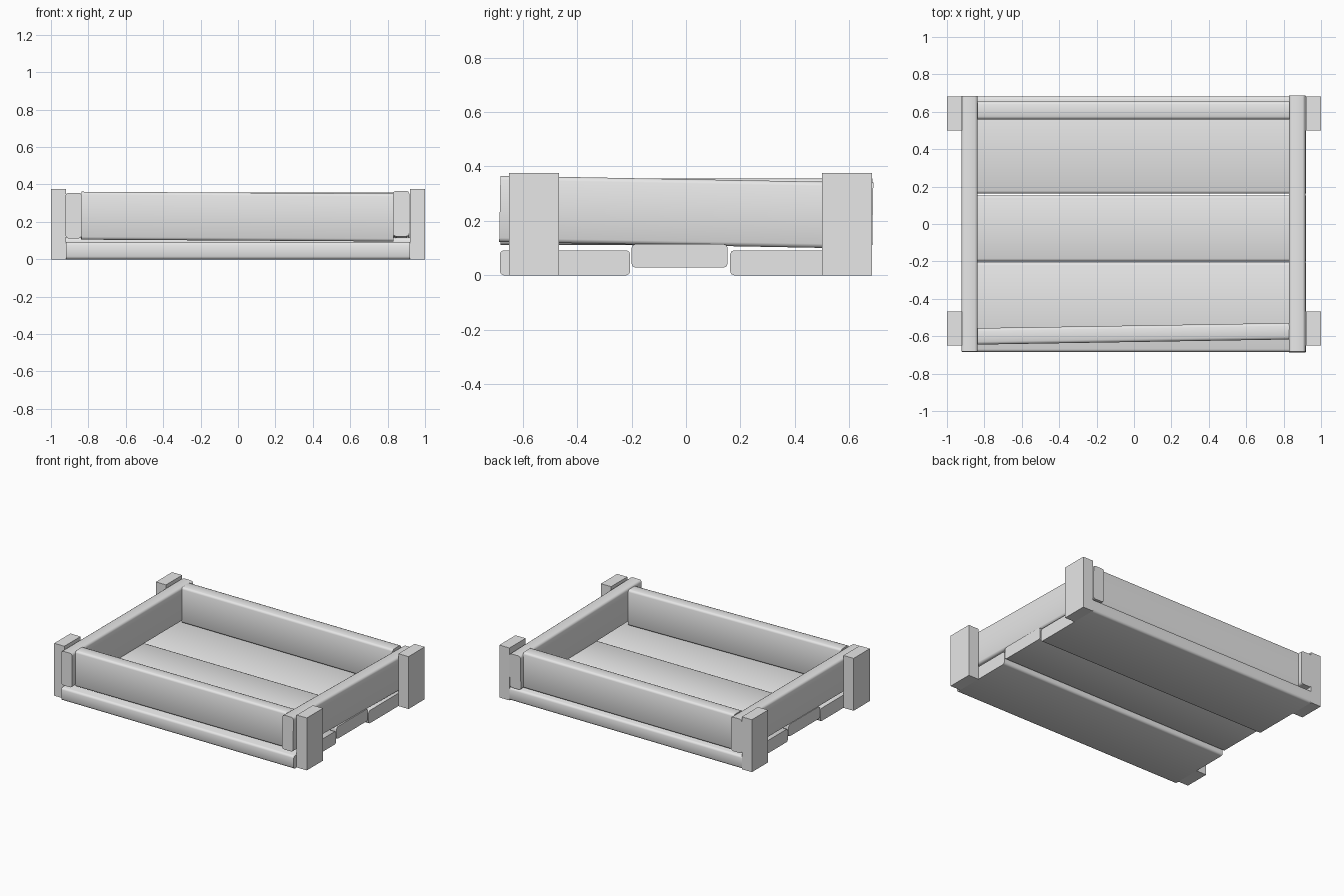
import bpy
import bmesh
from mathutils import Vector

if "Cube" in bpy.data.objects:
    bpy.data.objects.remove(bpy.data.objects["Cube"], do_unlink=True)

# One plain grey for the whole crate
COLOUR = (0.8, 0.8, 0.8, 1)
grey = bpy.data.materials.new("plain_grey")
grey.use_nodes = True
grey.diffuse_color = COLOUR
grey.node_tree.nodes["Principled BSDF"].inputs["Base Color"].default_value = COLOUR


def board(name, low, high, grain=None, tilt=(0, 0, 0)):
    """Box between two corners; the edges along the grain axis are rounded."""
    low, high = Vector(low), Vector(high)
    size = high - low
    bm = bmesh.new()
    bmesh.ops.create_cube(bm, size=1)
    bmesh.ops.scale(bm, vec=size, verts=bm.verts)
    if grain is not None:
        long_edges = [e for e in bm.edges
                      if abs(e.verts[0].co[grain] - e.verts[1].co[grain]) > 0.01]
        bmesh.ops.bevel(bm, geom=long_edges, offset=0.015, segments=2,
                        profile=0.5, affect='EDGES')
    mesh = bpy.data.meshes.new(name)
    bm.to_mesh(mesh)
    bm.free()
    mesh.materials.append(grey)
    obj = bpy.data.objects.new(name, mesh)
    obj.location = (low + high) / 2
    obj.rotation_euler = tilt
    bpy.context.collection.objects.link(obj)
    if grain is not None:
        bpy.ops.object.select_all(action='DESELECT')
        obj.select_set(True)
        bpy.context.view_layer.objects.active = obj
        bpy.ops.object.shade_smooth_by_angle(angle=0.9)
    return obj


X, Y = 0, 1

# Corner posts
for side, x in (("right", -0.96), ("left", 0.96)):
    for end, y0, y1 in (("front", -0.65, -0.467), ("back", 0.5, 0.683)):
        board(f"{end}_{side}_post", (x - 0.04, y0, 0), (x + 0.04, y1, 0.375))

# Floor planks, the middle one raised
board("front_floor_plank", (-0.92, -0.684, 0), (0.92, -0.205, 0.092), X)
board("middle_floor_plank", (-0.92, -0.2, 0.028), (0.92, 0.153, 0.115), X)
board("back_floor_plank", (-0.92, 0.162, 0), (0.92, 0.682, 0.092), X)

# Side walls, the left one slightly askew
board("right_wall", (-0.922, -0.682, 0.112), (-0.836, 0.685, 0.355), Y)
board("left_wall", (0.829, -0.684, 0.11), (0.916, 0.686, 0.353), Y, (-0.0185, 0, 0))

# End walls, the front one slightly askew
board("front_wall", (-0.838, -0.631, 0.1), (0.832, -0.543, 0.356), X, (0, 0.006, 0.0165))
board("back_wall", (-0.838, 0.56, 0.1), (0.832, 0.655, 0.356), X)
